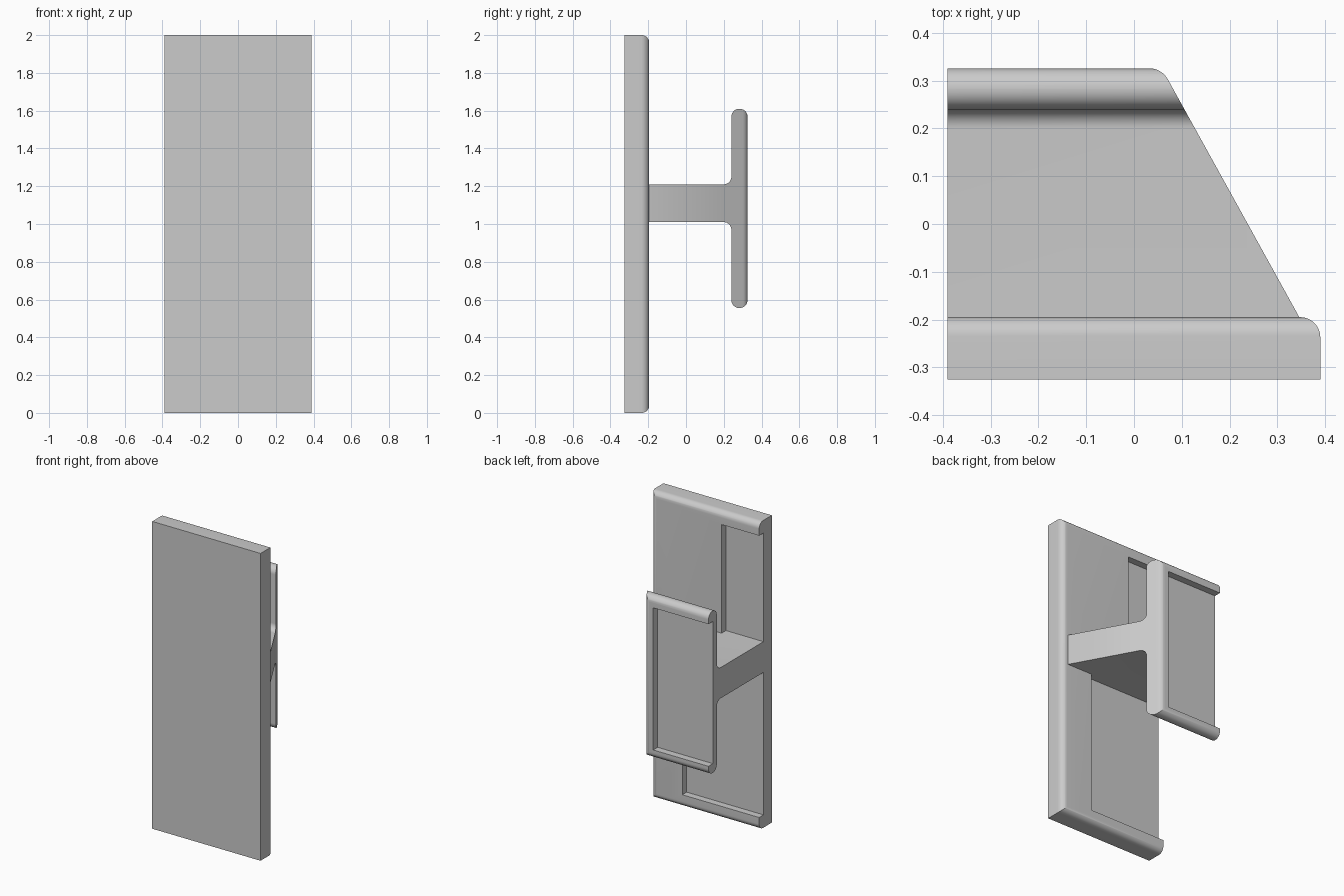
import bpy, bmesh, math
from mathutils import Vector, Matrix

cube = bpy.data.objects.get("Cube")
if cube:
    bpy.data.objects.remove(cube, do_unlink=True)

grey = bpy.data.materials.new("light_grey")
grey.use_nodes = True
grey.diffuse_color = (0.6, 0.6, 0.6, 1)
grey.node_tree.nodes["Principled BSDF"].inputs["Base Color"].default_value = (0.6, 0.6, 0.6, 1)

END = -0.39          # flat cut end
SIDE = 0.39
FRONT, PLATE_BACK = -0.325, -0.195
FLANGE_FRONT, BACK = 0.24, 0.326
RIB_LOW, RIB_HIGH = 1.01, 1.21
FLANGE_LOW, FLANGE_HIGH = 0.555, 1.61


def rounded(corners, steps=10):
    """Turn (a, b, radius) corners into an outline with filleted corners."""
    out = []
    n = len(corners)
    for i, (a, b, r) in enumerate(corners):
        p = Vector((a, b))
        if r == 0:
            out.append(p)
            continue
        d1 = (Vector(corners[i - 1][:2]) - p).normalized()
        d2 = (Vector(corners[(i + 1) % n][:2]) - p).normalized()
        half = d1.angle(d2) / 2
        centre = p + (d1 + d2).normalized() * (r / math.sin(half))
        start = p + d1 * (r / math.tan(half)) - centre
        stop = p + d2 * (r / math.tan(half)) - centre
        turn = start.angle(stop)
        for k in range(steps + 1):
            t = k / steps
            out.append(centre + (start * math.sin((1 - t) * turn)
                                 + stop * math.sin(t * turn)) / math.sin(turn))
    return out


def prism(name, outline, axis, low, high):
    """Extrude an outline along x (outline in y, z) or z (outline in x, y)."""
    def place(p, h):
        return (h, p.x, p.y) if axis == "x" else (p.x, p.y, h)
    bm = bmesh.new()
    face = bm.faces.new([bm.verts.new(place(p, low)) for p in outline])
    moved = bmesh.ops.extrude_face_region(bm, geom=[face])["geom"]
    shift = Vector(place(Vector((0, 0)), high - low))
    bmesh.ops.translate(bm, vec=shift, verts=[v for v in moved if isinstance(v, bmesh.types.BMVert)])
    bmesh.ops.recalc_face_normals(bm, faces=bm.faces)
    return link(name, bm)


def box(name, low, high):
    bm = bmesh.new()
    low, high = Vector(low), Vector(high)
    bmesh.ops.create_cube(bm, size=1, matrix=Matrix.Translation((low + high) / 2)
                          @ Matrix.Diagonal((*(high - low), 1)))
    return link(name, bm)


def link(name, bm):
    mesh = bpy.data.meshes.new(name)
    bm.to_mesh(mesh)
    bm.free()
    mesh.materials.append(grey)
    obj = bpy.data.objects.new(name, mesh)
    bpy.context.collection.objects.link(obj)
    return obj


def carve(obj, tools):
    """Apply (operation, cutter) booleans, drop the cutters and smooth."""
    for op, cutter in tools:
        cutter.hide_render = True
        mod = obj.modifiers.new(op, "BOOLEAN")
        mod.operation, mod.object, mod.solver = op, cutter, "EXACT"
    bpy.context.view_layer.update()
    deps = bpy.context.evaluated_depsgraph_get()
    mesh = bpy.data.meshes.new_from_object(obj.evaluated_get(deps))
    obj.modifiers.clear()
    obj.data = mesh
    for _, cutter in tools:
        bpy.data.objects.remove(cutter, do_unlink=True)
    bpy.ops.object.select_all(action="DESELECT")
    obj.select_set(True)
    bpy.context.view_layer.objects.active = obj
    bpy.ops.object.shade_smooth_by_angle(angle=math.radians(30))


# Tall plate with rounded back edges and two shallow pockets open at the flat end
plate = prism("face_plate", rounded([(FRONT, 0, 0), (PLATE_BACK, 0, 0.04),
              (PLATE_BACK, 2, 0.04), (FRONT, 2, 0)]), "x", END, 0.6)
plate_plan = prism("plate_plan", rounded([(-0.6, FRONT, 0), (SIDE, FRONT, 0),
                   (SIDE, PLATE_BACK, 0.042), (-0.6, PLATE_BACK + 0.1, 0),
                   ][:3] + [(-0.6, PLATE_BACK, 0)]), "z", -0.2, 2.2)
floor = -0.24
carve(plate, [
    ("INTERSECT", plate_plan),
    ("DIFFERENCE", box("upper_pocket", (-0.6, floor, RIB_HIGH), (-0.12, 0, 1.917))),
    ("DIFFERENCE", box("lower_pocket", (-0.6, floor, 0.083), (0.163, 0, RIB_LOW))),
])

# Rib and round-ended flange, trimmed by a slanted side, with one back pocket
root = -0.3
r = 0.0425
tee = prism("rib_and_flange", rounded([
    (root, RIB_LOW, 0), (FLANGE_FRONT, RIB_LOW, 0.04), (FLANGE_FRONT, FLANGE_LOW, r),
    (BACK, FLANGE_LOW, r), (BACK, FLANGE_HIGH, r), (FLANGE_FRONT, FLANGE_HIGH, r),
    (FLANGE_FRONT, RIB_HIGH, 0.04), (root, RIB_HIGH, 0)]), "x", END, 0.6)
tee_plan = prism("tee_plan", rounded([
    (-0.6, -0.5, 0), (0.346, -0.5, 0), (0.346, PLATE_BACK, 0),
    (0.058, BACK, 0.045), (-0.6, BACK + 0.0005, 0)]), "z", 0.2, 1.9)
carve(tee, [
    ("INTERSECT", tee_plan),
    ("DIFFERENCE", box("flange_pocket", (-0.6, 0.28, 0.615), (0.008, 0.5, 1.54))),
])
